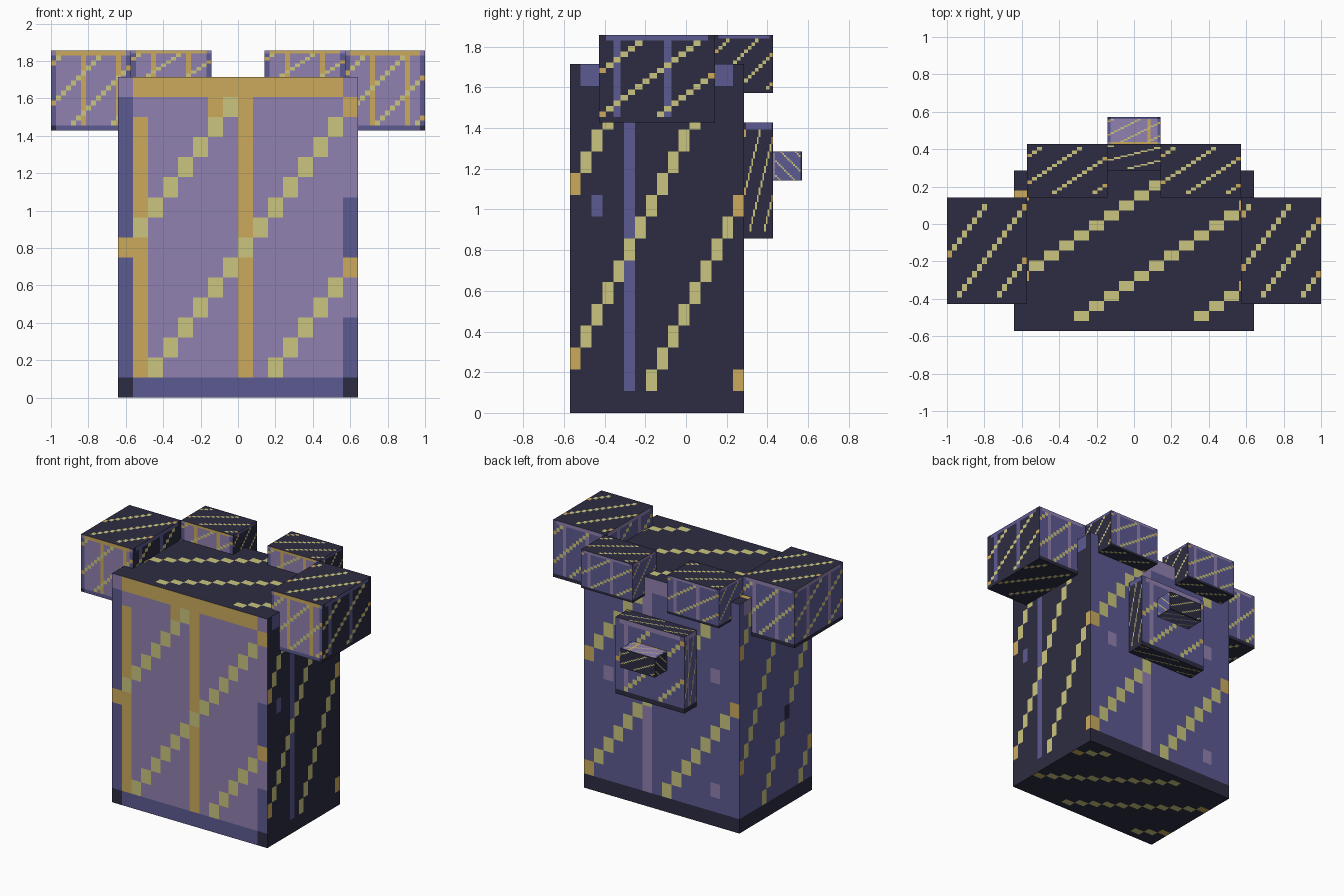
import bpy
import bmesh
from math import pi
from mathutils import Matrix, Vector

if "Cube" in bpy.data.objects:
    bpy.data.objects.remove(bpy.data.objects["Cube"])

U = 1 / 14   # block unit
N = 16       # painted tiles along each face
PURPLE, BLUE, NAVY, GOLD, YELLOW = range(5)


def linear(c):
    c /= 255
    return c / 12.92 if c < 0.04 else ((c + 0.055) / 1.055) ** 2.4


def material(name, rgb):
    mat = bpy.data.materials.new(name)
    mat.use_nodes = True
    colour = [linear(c) for c in rgb] + [1]
    mat.diffuse_color = colour
    bsdf = mat.node_tree.nodes["Principled BSDF"]
    bsdf.inputs["Base Color"].default_value = colour
    bsdf.inputs["Roughness"].default_value = 0.9
    return mat


MATERIALS = [
    material("soft purple", (145, 129, 176)),
    material("slate blue", (92, 90, 145)),
    material("dark navy", (44, 44, 66)),
    material("gold", (203, 170, 92)),
    material("pale yellow", (202, 197, 126)),
]

X, Y, Z = Vector((1, 0, 0)), Vector((0, 1, 0)), Vector((0, 0, 1))
# Across and up directions of each face
AXES = {
    "front": (X, Z), "right": (Y, Z), "back": (-X, Z),
    "left": (-Y, Z), "top": (X, Y), "bottom": (-X, Y),
}
# Ground, top rim, bottom rim, side rim and upright stripe colours
STYLES = {
    "front": (PURPLE, GOLD, BLUE, BLUE, GOLD),
    "right": (NAVY, BLUE, NAVY, NAVY, BLUE),
    "back": (BLUE, PURPLE, NAVY, BLUE, PURPLE),
    "left": (BLUE, PURPLE, NAVY, BLUE, PURPLE),
    "top": (NAVY, NAVY, NAVY, NAVY, NAVY),
    "bottom": (NAVY, NAVY, NAVY, NAVY, NAVY),
}


def tile_colour(style, phase, stripes, i, j):
    """Rim, diagonal bands and upright stripes of one tile."""
    ground, top, bottom, side, stripe = STYLES[style]
    edge = i in (0, N - 1)
    if j == N - 1:
        return ground if edge else top
    if j == 0:
        return NAVY if edge else bottom
    if (j - i) % 8 == phase:
        return GOLD if edge else YELLOW
    if edge:
        return side
    return stripe if i in stripes else ground


def block(name, size, centre, phases, stripes, spots=None, turn=None):
    """Box with tiled faces; size and centre are in block units."""
    bm = bmesh.new()
    half = Vector(size) / 2
    for face, (across, up) in AXES.items():
        out = across.cross(up)

        def corner(i, j):
            d = out + across * (2 * i / N - 1) + up * (2 * j / N - 1)
            return Vector([a * b for a, b in zip(d, half)])

        grid = [[bm.verts.new(corner(i, j)) for j in range(N + 1)]
                for i in range(N + 1)]
        extra = (spots or {}).get(face, {})
        for i in range(N):
            for j in range(N):
                f = bm.faces.new((grid[i][j], grid[i + 1][j],
                                  grid[i + 1][j + 1], grid[i][j + 1]))
                f.material_index = extra.get((i, j), tile_colour(
                    face, phases[face], stripes.get(face, ()), i, j))
    bmesh.ops.remove_doubles(bm, verts=bm.verts[:], dist=1e-5)
    if turn:
        bm.transform(turn)
    bm.transform(Matrix.Translation(Vector(centre) * U) @ Matrix.Scale(U, 4))
    mesh = bpy.data.meshes.new(name)
    bm.to_mesh(mesh)
    bm.free()
    for mat in MATERIALS:
        mesh.materials.append(mat)
    obj = bpy.data.objects.new(name, mesh)
    bpy.context.collection.objects.link(obj)
    return obj


def phases(front, right, back, left, top, bottom):
    return dict(zip(AXES, (front, right, back, left, top, bottom)))


# Torso, with a few odd tiles along its edges
front_spots = {(15, j): PURPLE for j in (4, 5, 10, 11, 12, 13)}
front_spots.update({(6, 14): GOLD, (1, 14): PURPLE})
torso_spots = {
    "front": front_spots,
    "right": {(2, 9): BLUE, (5, 14): NAVY},
    "back": {(13, 2): PURPLE, (13, 10): PURPLE, (2, 8): PURPLE},
    "left": {(10, 6): NAVY},
}
block("torso", (18, 12, 24), (0, -2, 12), phases(7, 2, 1, 4, 5, 4),
      {"front": (1, 8), "right": (5,), "back": (6,)}, torso_spots)

# Shoulder blocks and the smaller blocks behind them
for side, s in (("left", 1), ("right", -1)):
    block(side + "_shoulder", (6, 8, 6), (11 * s, -2, 23),
          phases(4 - s, 1, 4, 6, 6 - s, 3),
          {"front": (5, 12) if s > 0 else (6, 13), "right": (2, 9),
           "back": (3, 10), "left": (4, 11)})
    block(side + "_rear_block", (6, 4, 4), (5 * s, 4, 24),
          phases(5, 3, 6, 2, 4, 1),
          {"front": (4, 11), "back": (2, 9)})

# Back pack
block("back_pack", (8, 2, 8), (0, 5, 16), phases(3, 6, 7, 2, 2, 5),
      {"back": (2,), "left": (5,)})

# Knob on the pack, lying with its face upwards
block("pack_knob", (4, 2, 2), (0, 7, 17), phases(3, 6, 1, 4, 2, 5),
      {"front": (3,)},
      turn=Matrix.Rotation(-pi / 2, 4, "X") @ Matrix.Rotation(pi, 4, "Y"))
